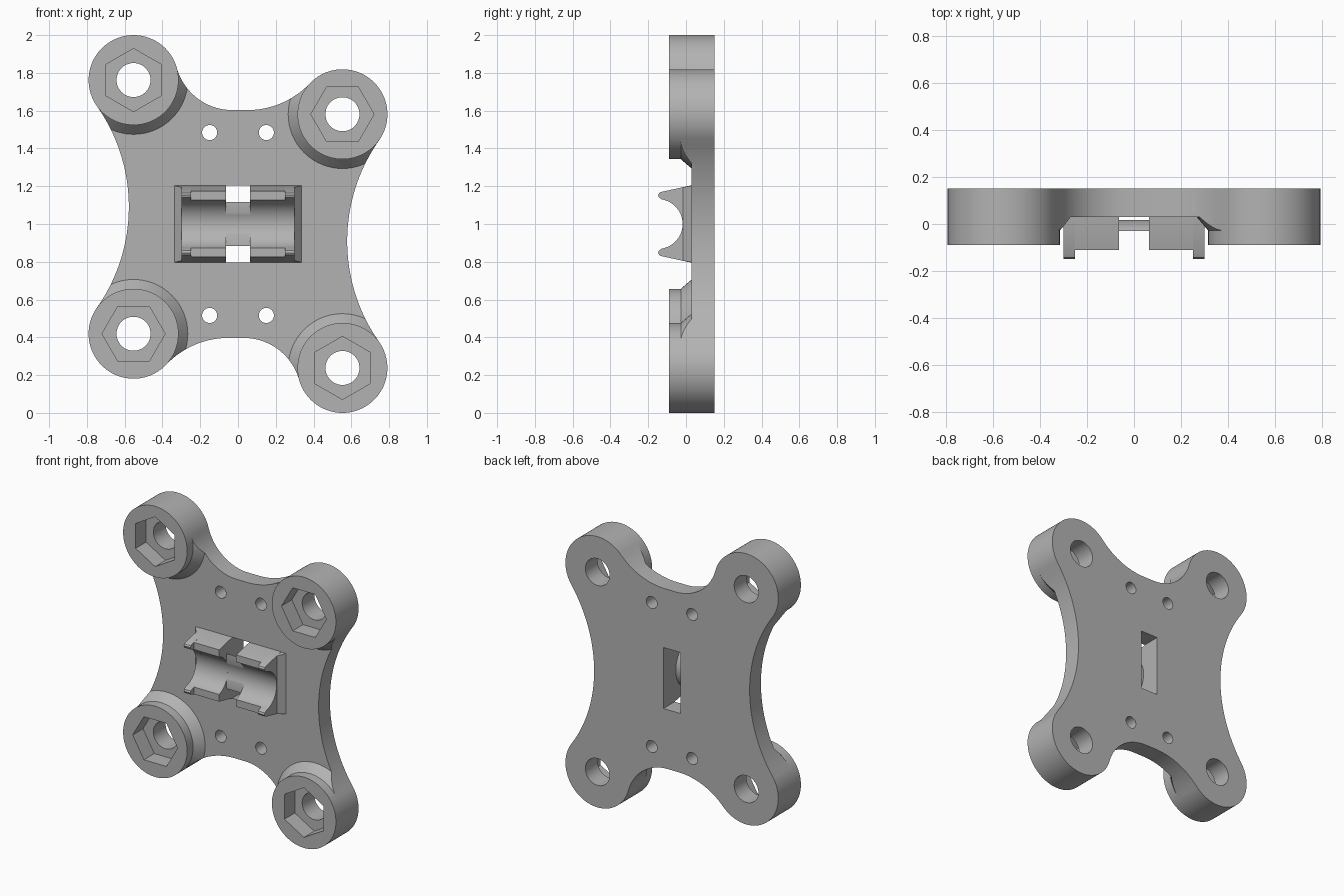
import bpy, bmesh, math
from mathutils import Vector

cube = bpy.data.objects.get("Cube")
if cube:
    bpy.data.objects.remove(cube)

grey = bpy.data.materials.new("light_grey_plastic")
grey.use_nodes = True
COLOUR = (0.45, 0.45, 0.45, 1)
grey.diffuse_color = COLOUR
grey.node_tree.nodes["Principled BSDF"].inputs["Base Color"].default_value = COLOUR

MID = 1.0                       # height of the model's centre
FRONT, BACK, FACE = -0.09, 0.15, 0.03
BOSS_R = 0.238
BOSSES = [(-0.553, MID + 0.762), (0.553, MID + 0.581),
          (0.553, MID - 0.762), (-0.553, MID - 0.581)]


def loft(name, ring_a, ring_b, bevel=0.0):
    """Solid between two matching rings of points; ring_a's rim may be rounded."""
    bm = bmesh.new()
    a = [bm.verts.new(p) for p in ring_a]
    b = [bm.verts.new(p) for p in ring_b]
    n = len(a)
    cap = bm.faces.new(a)
    bm.faces.new(b[::-1])
    for i in range(n):
        j = (i + 1) % n
        bm.faces.new((a[j], a[i], b[i], b[j]))
    if bevel:
        bmesh.ops.bevel(bm, geom=list(cap.edges), offset=bevel, segments=4,
                        profile=0.5, affect='EDGES')
    bmesh.ops.recalc_face_normals(bm, faces=bm.faces)
    mesh = bpy.data.meshes.new(name)
    bm.to_mesh(mesh)
    bm.free()
    mesh.materials.append(grey)
    ob = bpy.data.objects.new(name, mesh)
    bpy.context.collection.objects.link(ob)
    return ob


def prism_y(name, pts, y0, y1, bevel=0.0):
    return loft(name, [(x, y0, z) for x, z in pts], [(x, y1, z) for x, z in pts], bevel)


def prism_x(name, pts, x0, x1):
    return loft(name, [(x0, y, z) for y, z in pts], [(x1, y, z) for y, z in pts])


def arc(c, r, a0, a1, n):
    return [(c[0] + r * math.cos(a0 + (a1 - a0) * i / n),
             c[1] + r * math.sin(a0 + (a1 - a0) * i / n)) for i in range(n + 1)]


def circle(c, r, n=64, turn=0.0):
    return arc(c, r, turn, turn + math.tau, n)[:-1]


def rect(w, h):
    return [(-w, MID - h), (w, MID - h), (w, MID + h), (-w, MID + h)]


def combine(target, others, operation):
    """Boolean the others into the target and discard them."""
    bpy.context.view_layer.objects.active = target
    for other in others:
        mod = target.modifiers.new("bool", 'BOOLEAN')
        mod.operation, mod.solver, mod.object = operation, 'EXACT', other
        bpy.ops.object.modifier_apply(modifier=mod.name)
        bpy.data.objects.remove(other)


def angle(a, b):
    return math.atan2(b[1] - a[1], b[0] - a[0])


def short_arc(c, r, a0, a1, n):
    d = (a1 - a0 + math.pi) % math.tau - math.pi
    return arc(c, r, a0, a0 + d, n)


def outline(r):
    """Plate outline, clockwise: bosses joined by hollow tangent arcs."""
    b1, b2, b3, b4 = BOSSES
    top = MID + 0.603

    def waist(b, x):            # arc centre touching the flat top and one boss
        dx, h = b[0] - x, top - b[1]
        return (x, top + (dx * dx + h * h - BOSS_R ** 2) / (2 * (BOSS_R - h)))

    half = (b1[1] - b4[1]) / 2
    out = 0.025
    big = (half ** 2 + out ** 2 - BOSS_R ** 2) / (2 * (BOSS_R - out))
    left = (b1[0] - out - big, (b1[1] + b4[1]) / 2)
    c1, c2 = waist(b1, -0.03), waist(b2, 0.05)
    pts = []
    # left side and first boss
    pts += short_arc(left, big, angle(left, (left[0] + 1, left[1])), angle(left, b1), 20)
    a0, a1 = angle(b1, left), angle(b1, c1)
    pts += arc(b1, r, a0 % math.tau, a1 - (math.tau if a1 > a0 % math.tau else 0), 40)[1:-1]
    # hollow top edge
    pts += short_arc(c1, c1[1] - top, angle(c1, b1), -math.pi / 2, 20)
    pts += short_arc(c2, c2[1] - top, -math.pi / 2, angle(c2, b2), 20)
    # second boss and upper part of right side
    right = (-left[0], 2 * MID - left[1])
    pts += arc(b2, r, angle(b2, c2), angle(b2, right), 40)[1:-1]
    pts += short_arc(right, big, angle(right, b2), math.pi, 20)[:-1]
    # the lower half is the upper half turned half a circle
    return pts + [(-x, 2 * MID - z) for x, z in pts]


# Plate with rounded front rim
edge = outline(BOSS_R - 0.001)
plate = prism_y("mounting_plate", edge, FACE, BACK, 0.016)

# Corner bosses, each with a sloped foot kept inside the outline
feet, bosses, cuts = [], [], []
for i, c in enumerate(BOSSES):
    foot = loft("boss_foot", [(x, -0.03, z) for x, z in circle(c, BOSS_R - 0.002)],
                [(x, 0.06, z) for x, z in circle(c, BOSS_R + 0.075)])
    combine(foot, [prism_y("foot_limit", edge, -0.2, 0.2)], 'INTERSECT')
    feet.append(foot)
    bosses.append(prism_y("boss", circle(c, BOSS_R, 96), FRONT, BACK, 0.016))
    cuts.append(prism_y("bolt_hole", circle(c, 0.09, 48), -0.3, 0.3))
    turn = math.pi / 6 if i % 2 == 0 else 0
    cuts.append(prism_y("nut_pocket", circle(c, 0.167, 6, turn), -0.3, 0.02))
combine(plate, feet + bosses, 'UNION')

# Small screw holes
for x in (-0.15, 0.15):
    for z in (-0.484, 0.484):
        cuts.append(prism_y("screw_hole", circle((x, MID + z), 0.04, 32), -0.3, 0.3))

# Slot for the tie, through the plate
cuts.append(prism_y("tie_slot", rect(0.063, 0.205), -0.3, 0.3))
combine(plate, cuts, 'DIFFERENCE')

# Cradle: sloped base, two tall end lips and two lower saddles
GROOVE = (-0.15, MID)
GROOVE_R = 0.132


def saddle(side, start):
    """Cross-section in y and z: sloping flank, top, then round groove."""
    bowl = arc(GROOVE, GROOVE_R, start, -start, 32)
    flank = [(y, MID + z) for y, z in side]
    return flank + bowl[::1] + [(y, 2 * MID - z) for y, z in flank[::-1]]


tall = saddle([(0.06, 0.205), (FACE, 0.205), (-0.13, 0.17), (-0.142, 0.164),
               (-0.148, 0.153), (-0.143, 0.14)], math.radians(80))
low = saddle([(0.06, 0.205), (FACE, 0.205), (-0.11, 0.174)], math.acos(0.04 / GROOVE_R))
cradle = loft("cradle", [(x, -0.017, z) for x, z in rect(0.30, 0.1945)],
              [(x, 0.04, z) for x, z in rect(0.345, 0.205)])
parts = [prism_x("saddles", low, -0.27, 0.27)]
parts += [prism_x("end_lip", tall, s * 0.25, s * 0.30) for s in (-1, 1)]
combine(cradle, parts, 'UNION')
combine(cradle, [prism_y("tie_gap", rect(0.063, 0.3), -0.3, 0.3)], 'DIFFERENCE')

# Curved strap bridging the slot behind the groove
reach = math.acos(0.12 / 0.168)
inner = math.acos(0.12 / GROOVE_R)
strap = prism_x("tie_strap", arc(GROOVE, 0.168, -reach, reach, 24)
                + arc(GROOVE, GROOVE_R, inner, -inner, 16), -0.064, 0.064)

for ob in (plate, cradle, strap):
    bpy.ops.object.select_all(action='DESELECT')
    ob.select_set(True)
    bpy.context.view_layer.objects.active = ob
    bpy.ops.object.shade_smooth_by_angle(angle=math.radians(30))
